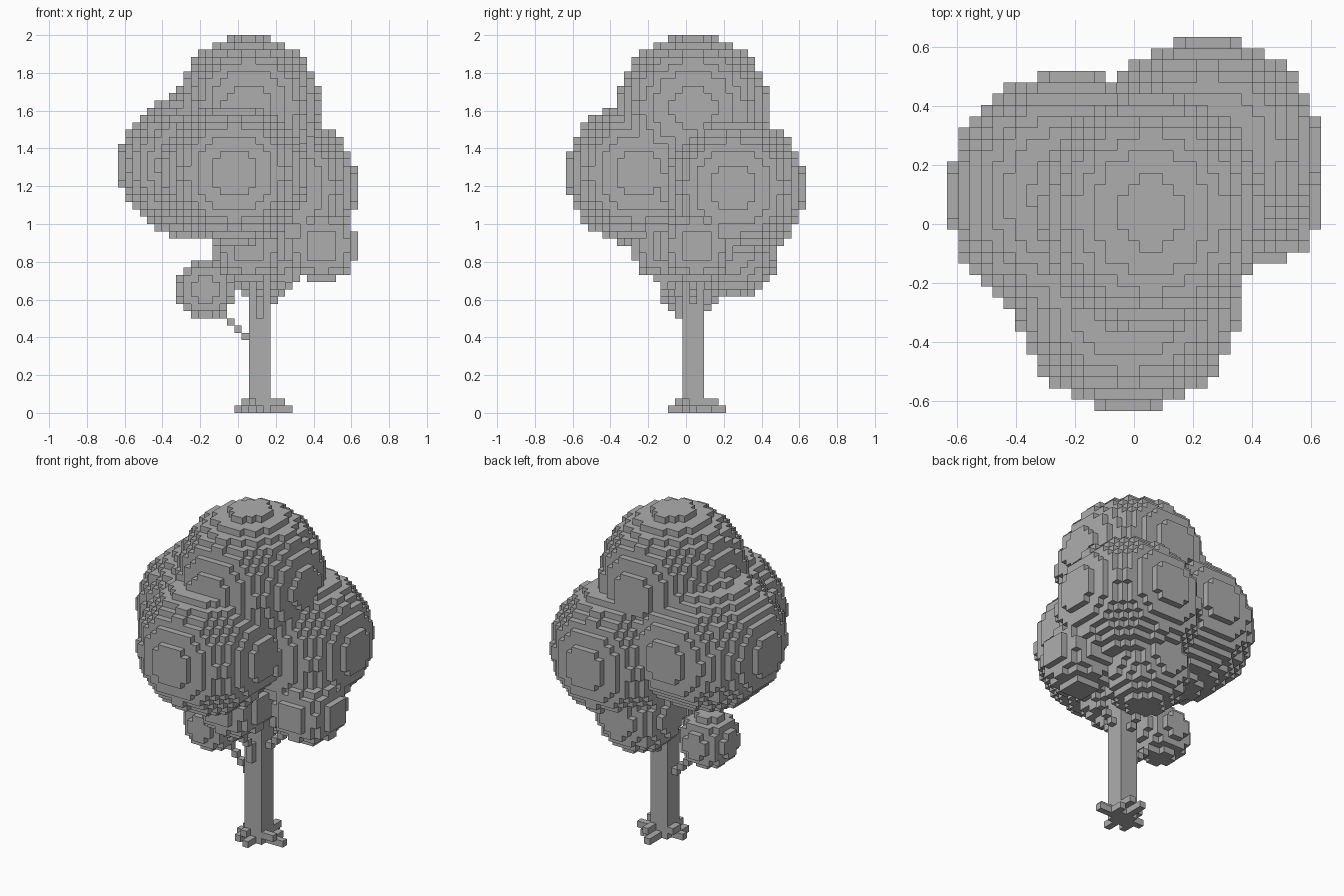
import bpy, bmesh, math
from itertools import product
from mathutils import Vector

cube = bpy.data.objects.get("Cube")
if cube:
    bpy.data.objects.remove(cube)

CELL = 1 / 26  # edge of one block

grey = bpy.data.materials.new("plain grey")
grey.use_nodes = True
COLOUR = (0.42, 0.42, 0.42, 1)
grey.diffuse_color = COLOUR
grey.node_tree.nodes["Principled BSDF"].inputs["Base Color"].default_value = COLOUR


def ball(centre, radii):
    """Blocks whose centres lie inside an ellipsoid; z counts from the ground."""
    spans = [range(math.floor(c - r) - 1, math.ceil(c + r) + 2)
             for c, r in zip(centre, radii)]
    c = (centre[0], centre[1], centre[2] - 0.5)
    return {p for p in product(*spans)
            if sum(((a - b) / r) ** 2 for a, b, r in zip(p, c, radii)) <= 1}


def run(start, step, count):
    """A straight or diagonal row of blocks."""
    return {tuple(a + d * i for a, d in zip(start, step)) for i in range(count)}


def build(name, cells, solid):
    """Turn blocks into a mesh with only the outward faces."""
    bm = bmesh.new()
    corners = {}

    def vert(p):
        if p not in corners:
            x, y, z = p
            corners[p] = bm.verts.new(((x - 0.5) * CELL, (y - 0.5) * CELL, z * CELL))
        return corners[p]

    for cell in sorted(cells):
        for axis, side in product(range(3), (0, 1)):
            near = list(cell)
            near[axis] += 2 * side - 1
            if tuple(near) in solid:
                continue
            u, v = (axis + 1) % 3, (axis + 2) % 3
            loop = []
            for du, dv in ((0, 0), (1, 0), (1, 1), (0, 1)):
                p = list(cell)
                p[axis] += side
                p[u] += du
                p[v] += dv
                loop.append(vert(tuple(p)))
            bm.faces.new(loop if side else loop[::-1])
    mesh = bpy.data.meshes.new(name)
    bm.to_mesh(mesh)
    bm.free()
    mesh.materials.append(grey)
    bpy.context.collection.objects.link(bpy.data.objects.new(name, mesh))


# Leaf clumps: name, centre and radii in blocks
clumps = [
    ("top_clump", (1.5, 1, 42), (10, 10.65, 10)),
    ("left_clump", (-5.5, 2.5, 34), (11, 11, 10.05)),
    ("front_clump", (-0.5, -6.5, 33), (10, 10, 10)),
    ("back_clump", (6.5, 6.5, 31), (10, 10, 10)),
    ("side_clump", (11.5, 1.5, 23), (5, 5, 5)),
    ("lower_front_clump", (1.5, -2.5, 23), (5, 5, 5)),
    ("lower_back_clump", (3.5, 6.5, 22), (6.1, 6.1, 6.1)),
    ("hanging_clump", (-4.5, 0.5, 17), (4, 4, 4)),
]
parts = {name: ball(centre, radii) for name, centre, radii in clumps}

# Trunk
parts["trunk"] = set(product(range(2, 5), range(3), range(24)))

# Branches stepping out from the trunk to the lower clumps
parts["branches"] = (run((1, 1, 10), (-1, 0, 1), 4) | run((3, -1, 13), (0, 0, 1), 3)
                     | run((3, -1, 15), (0, -1, 1), 4) | run((3, 3, 14), (0, 1, 1), 3)
                     | run((5, 1, 15), (1, 0, 1), 5))

# Roots: arms on the ground with a raised block beside the trunk
parts["roots"] = (run((1, 1, 0), (-1, 0, 0), 2) | run((5, 1, 0), (1, 0, 0), 3)
                  | run((3, -1, 0), (0, -1, 0), 2) | run((3, 3, 0), (0, 1, 0), 3)
                  | run((1, 0, 0), (0, -1, 0), 2) | run((5, 2, 0), (0, 1, 0), 2)
                  | run((1, 1, 1), (0, 1, 0), 2) | run((5, 0, 1), (1, 0, 0), 2)
                  | run((2, -1, 1), (1, 0, 0), 1) | run((4, 3, 1), (0, 1, 0), 2))

solid = set().union(*parts.values())
used = set()
for name, cells in parts.items():
    build(name, cells - used, solid)
    used |= cells
